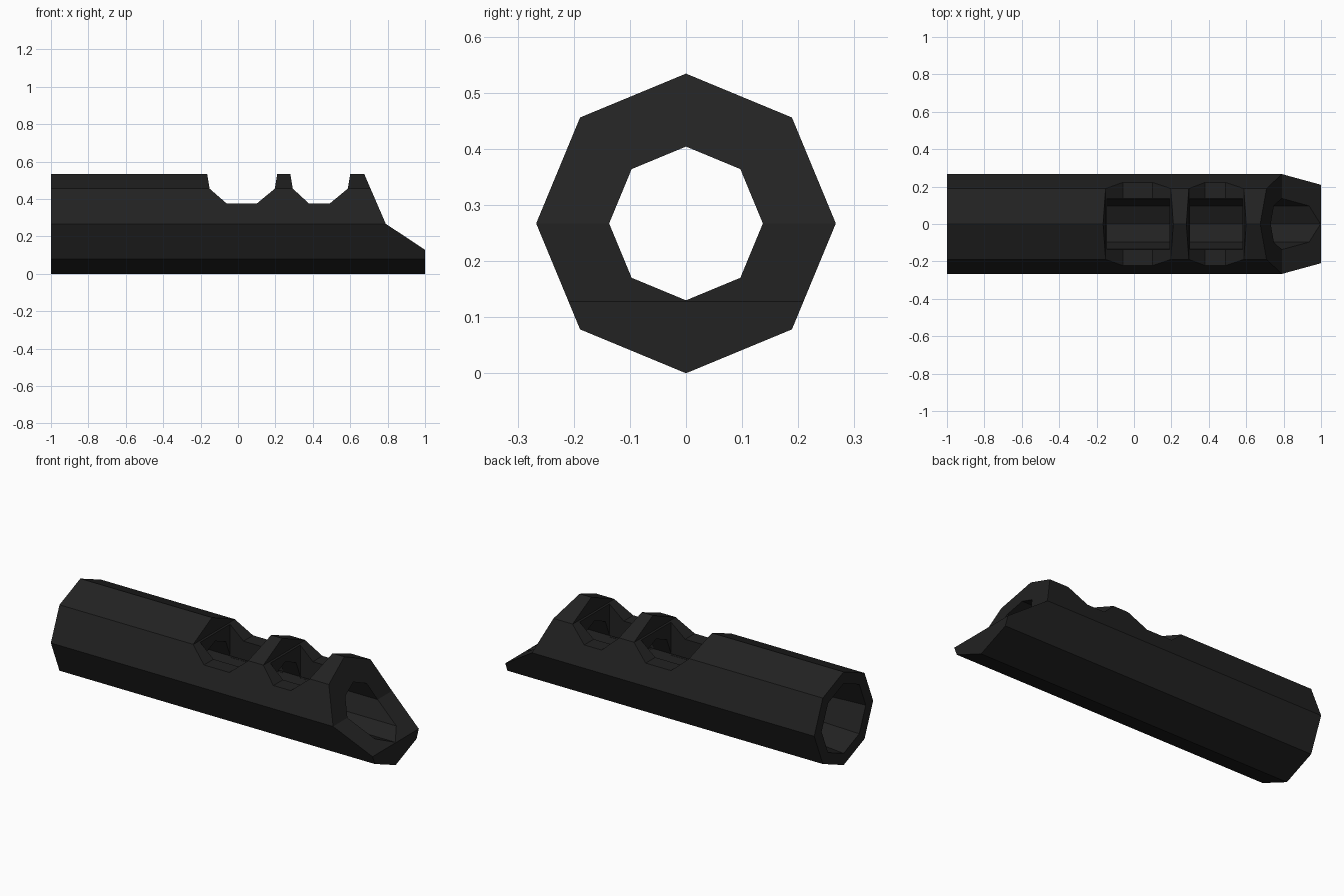
import bpy, bmesh, math

if "Cube" in bpy.data.objects:
    bpy.data.objects.remove(bpy.data.objects["Cube"])

R, BORE, REAR = 0.267, 0.137, 0.2   # tube, bore and rear opening radii
steel = bpy.data.materials.new("dark_steel")
steel.diffuse_color = (0.016, 0.016, 0.016, 1)
steel.use_nodes = True
steel.node_tree.nodes["Principled BSDF"].inputs["Base Color"].default_value = steel.diffuse_color


def make_object(name, bm):
    bmesh.ops.recalc_face_normals(bm, faces=bm.faces)
    me = bpy.data.meshes.new(name)
    bm.to_mesh(me)
    bm.free()
    me.materials.append(steel)
    ob = bpy.data.objects.new(name, me)
    bpy.context.collection.objects.link(ob)
    return ob


def prism(name, profile, half_width):
    """Solid extruded along y from an (x, z) profile."""
    bm = bmesh.new()
    a, b = [[bm.verts.new((x, y, z)) for x, z in profile]
            for y in (-half_width, half_width)]
    bm.faces.new(a)
    bm.faces.new(b)
    n = len(profile)
    for i in range(n):
        j = (i + 1) % n
        bm.faces.new((a[i], a[j], b[j], b[i]))
    return make_object(name, bm)


def cut(target, cutter):
    mod = target.modifiers.new("cut", 'BOOLEAN')
    mod.operation = 'DIFFERENCE'
    mod.solver = 'EXACT'
    mod.object = cutter
    cutter.hide_render = True
    bpy.context.view_layer.objects.active = target
    bpy.ops.object.modifier_apply(modifier=mod.name)
    bpy.data.objects.remove(cutter)


# Octagonal tube: rings run along the outside, then back through the bore
bm = bmesh.new()
rings = []
for x, r in ((-1, R), (1, R), (1, BORE), (-0.25, BORE), (-1, REAR)):
    rings.append([bm.verts.new((x, r * math.cos(k * math.pi / 4),
                                R + r * math.sin(k * math.pi / 4)))
                  for k in range(8)])
for i, a in enumerate(rings):
    b = rings[(i + 1) % len(rings)]
    for k in range(8):
        m = (k + 1) % 8
        bm.faces.new((a[k], a[m], b[m], b[k]))
tube = make_object("octagonal_tube", bm)

# Two top ports: a wide bevelled notch plus a slot down into the bore
for x0, x1, f0, f1 in ((-0.165, 0.21, -0.06, 0.10), (0.28, 0.60, 0.38, 0.49)):
    cut(tube, prism("notch_cutter",
                    [(x0, 0.7), (x0, 0.533), (x0 + 0.013, 0.455), (f0, 0.375),
                     (f1, 0.375), (x1 - 0.013, 0.455), (x1, 0.533), (x1, 0.7)], 0.4))
    cut(tube, prism("slot_cutter",
                    [(x0 + 0.02, 0.5), (x0 + 0.02, 0.26),
                     (x1 - 0.02, 0.26), (x1 - 0.02, 0.5)], 0.1355))

# Slanted muzzle: steep upper plane, shallower lower plane
cut(tube, prism("muzzle_cutter",
                [(0.603, 0.7), (0.675, 0.533), (0.79, 0.267), (1.0, 0.128),
                 (1.1, 0.062), (1.1, 0.7)], 0.4))
